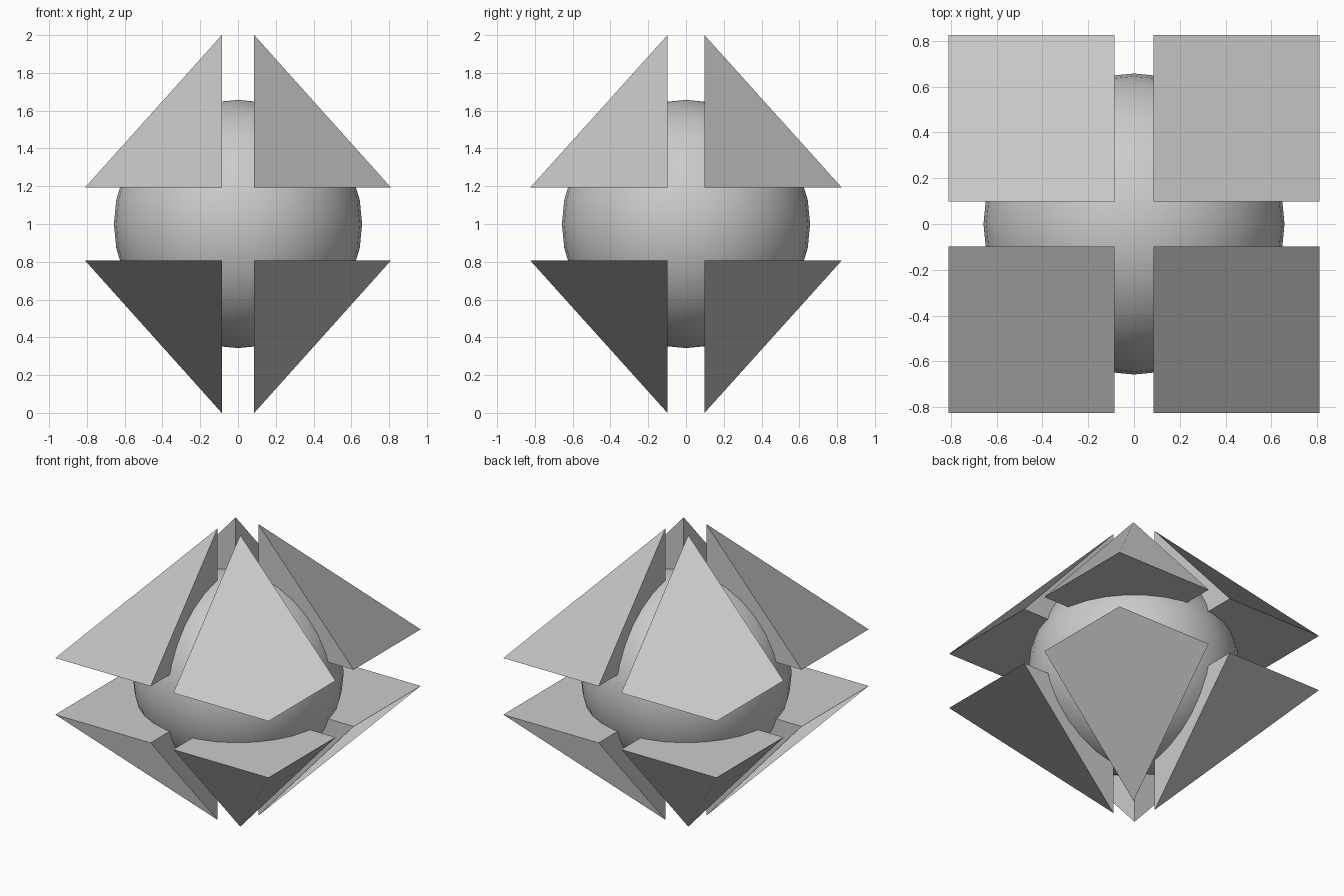
import bpy
import bmesh

if "Cube" in bpy.data.objects:
    bpy.data.objects.remove(bpy.data.objects["Cube"])

CENTER_Z = 1.0
INNER = (0.086, 0.098, 0.194)   # inner corner of each shard, from the centre
OUTER = (0.809, 0.824, 1.0)     # outer reach of each shard


def shard(name, sx, sy, sz):
    """Quarter of a square pyramid with its apex above the inner corner."""
    (a, b, c), (A, B, H) = INNER, OUTER
    coords = [(a, b, c), (A, b, c), (A, B, c), (a, B, c), (a, b, H)]
    faces = [(4, 1, 2, 3),   # outer skin, folded from apex to outer corner
             (0, 3, 2, 1),   # flat base
             (4, 0, 1), (4, 3, 0)]  # inner walls
    bm = bmesh.new()
    verts = [bm.verts.new((x * sx, y * sy, z * sz)) for x, y, z in coords]
    for f in faces:
        # mirrored octants need the opposite winding
        order = f if sx * sy * sz > 0 else (f[0],) + f[:0:-1]
        bm.faces.new([verts[i] for i in order])
    mesh = bpy.data.meshes.new(name)
    bm.to_mesh(mesh)
    bm.free()
    obj = bpy.data.objects.new(name, mesh)
    obj.location.z = CENTER_Z
    bpy.context.collection.objects.link(obj)


# Core sphere
bpy.ops.mesh.primitive_uv_sphere_add(segments=32, ring_count=16, radius=0.657,
                                     location=(0, 0, CENTER_Z))
core = bpy.context.object
core.name = "core_sphere"
bpy.ops.object.shade_smooth()

# Eight shell shards, one per octant
for sz, level in ((1, "upper"), (-1, "lower")):
    for sy, depth in ((-1, "front"), (1, "back")):
        for sx, side in ((-1, "left"), (1, "right")):
            shard(f"{level}_{depth}_{side}_shard", sx, sy, sz)
